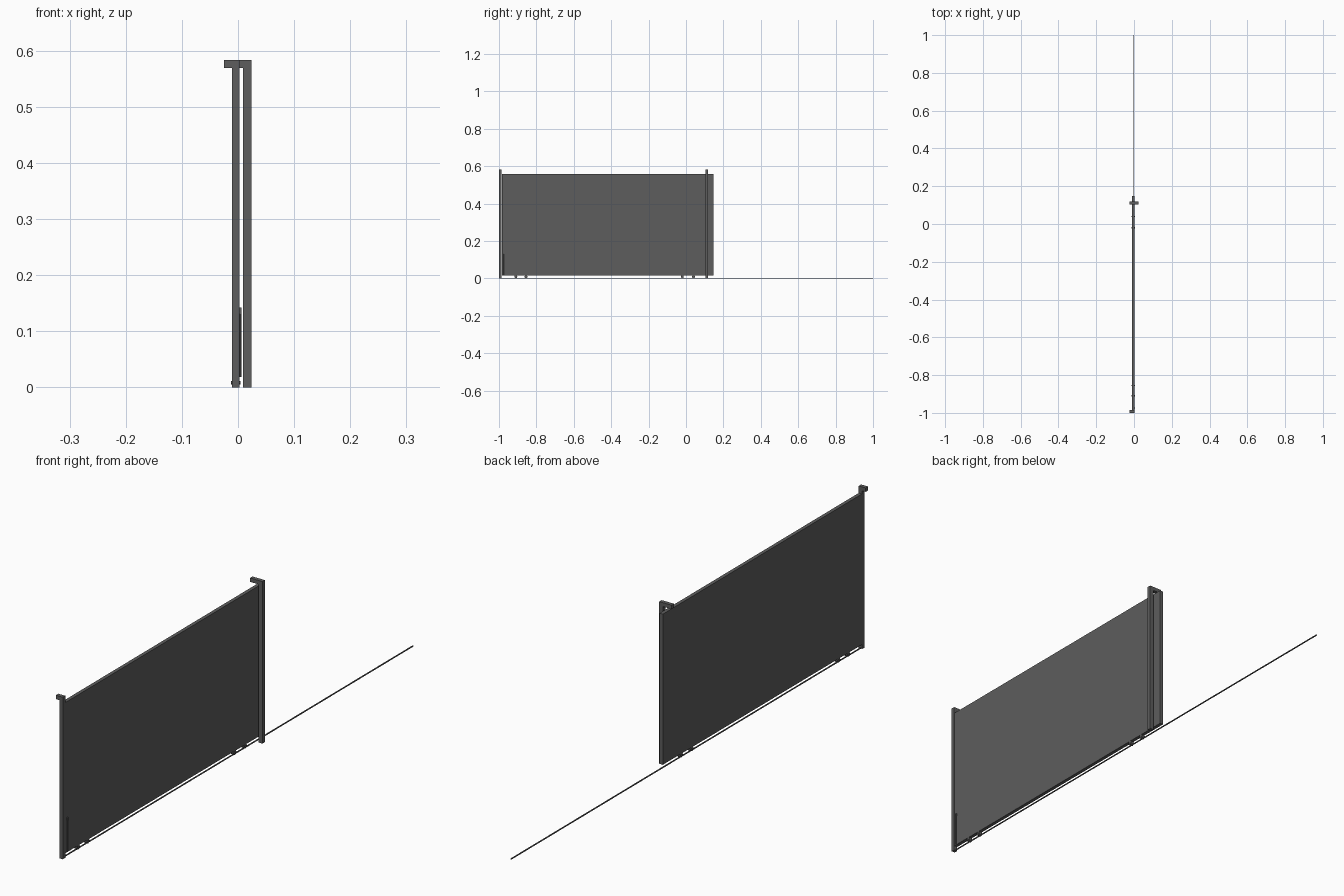
import bpy, math

if "Cube" in bpy.data.objects:
    bpy.data.objects.remove(bpy.data.objects["Cube"])

# Dark painted steel
steel = bpy.data.materials.new("dark_steel")
steel.diffuse_color = (0.11, 0.11, 0.11, 1)
steel.use_nodes = True
steel.node_tree.nodes["Principled BSDF"].inputs["Base Color"].default_value = steel.diffuse_color


def box(name, x, y, z):
    """Box from (min, max) ranges on each axis."""
    bpy.ops.mesh.primitive_cube_add(size=1, location=[(a + b) / 2 for a, b in (x, y, z)])
    o = bpy.context.object
    o.name = name
    o.scale = [b - a for a, b in (x, y, z)]
    bpy.ops.object.transform_apply(location=False, rotation=False, scale=True)
    o.data.materials.append(steel)
    return o


def rod(name, radius, length, loc, axis, sides=16):
    """Cylinder along x or z."""
    rot = (0, math.pi / 2, 0) if axis == 'x' else (0, 0, 0)
    bpy.ops.mesh.primitive_cylinder_add(vertices=sides, radius=radius, depth=length,
                                        location=loc, rotation=rot)
    o = bpy.context.object
    o.name = name
    o.data.materials.append(steel)
    bpy.ops.object.shade_smooth_by_angle()
    return o


# Ground rail and sliding gate leaf
box("ground_rail", (-0.006, -0.002), (-1, 1), (0, 0.003))
box("gate_panel", (-0.0105, 0.0025), (-0.985, 0.147), (0.016, 0.558))

# Closing post with its catch arm
box("closing_post", (-0.011, 0.003), (-1, -0.986), (0, 0.583))
box("closing_arm", (-0.025, -0.011), (-1, -0.986), (0.569, 0.583))

# Guide post beside the leaf, arm passing over the top
box("guide_post", (0.009, 0.024), (0.104, 0.118), (0, 0.583))
box("guide_arm", (-0.025, 0.009), (0.104, 0.118), (0.569, 0.583))

# Rollers under the leaf
for i, y in enumerate((-0.91, -0.855, -0.02, 0.04)):
    rod(f"roller_{i}", 0.008, 0.012, (-0.004, y, 0.0095), 'x')
    rod(f"roller_axle_{i}", 0.0035, 0.0165, (-0.004, y, 0.008), 'x', 10)

# Drop bolt at the closing end
rod("drop_bolt", 0.0018, 0.123, (0.0042, -0.975, 0.0795), 'z', 10)
box("drop_bolt_handle", (0.001, 0.006), (-0.978, -0.972), (0.131, 0.142))
